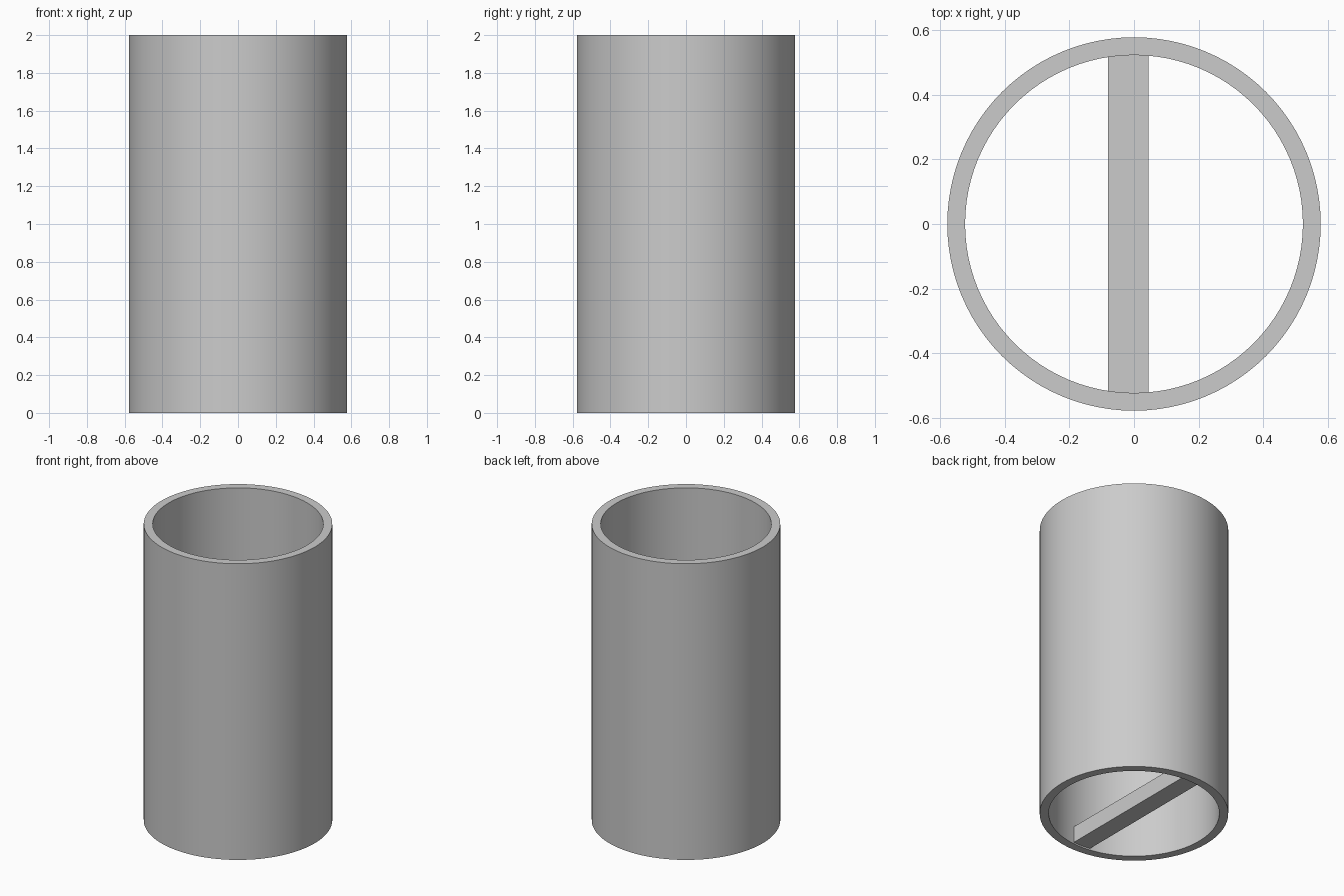
import bpy
import bmesh
import math

OUTER, INNER, HEIGHT, SIDES = 0.577, 0.522, 2.0, 96

if "Cube" in bpy.data.objects:
    bpy.data.objects.remove(bpy.data.objects["Cube"])

# One plain grey for everything
grey = bpy.data.materials.new("light_grey")
grey.use_nodes = True
colour = (0.6, 0.6, 0.6, 1)
grey.diffuse_color = colour
grey.node_tree.nodes["Principled BSDF"].inputs["Base Color"].default_value = colour


def finish(name, bm):
    bmesh.ops.recalc_face_normals(bm, faces=bm.faces)
    mesh = bpy.data.meshes.new(name)
    bm.to_mesh(mesh)
    bm.free()
    mesh.materials.append(grey)
    obj = bpy.data.objects.new(name, mesh)
    bpy.context.collection.objects.link(obj)
    return obj


# Open tube: wall section spun around the z axis
bm = bmesh.new()
section = [(INNER, 0), (OUTER, 0), (OUTER, HEIGHT), (INNER, HEIGHT)]
verts = [bm.verts.new((r, 0, z)) for r, z in section]
edges = [bm.edges.new((verts[i], verts[i - 1])) for i in range(len(verts))]
bmesh.ops.spin(bm, geom=verts + edges, cent=(0, 0, 0), axis=(0, 0, 1),
               angle=math.tau, steps=SIDES, use_merge=True)
bmesh.ops.remove_doubles(bm, verts=bm.verts, dist=0.0001)
tube = finish("tube_wall", bm)
bpy.ops.object.select_all(action="DESELECT")
tube.select_set(True)
bpy.context.view_layer.objects.active = tube
bpy.ops.object.shade_smooth_by_angle(angle=math.radians(30))

# Cross bar low in the tube, its ends set into the wall
bm = bmesh.new()
bmesh.ops.create_cube(bm, size=1)
bmesh.ops.scale(bm, vec=(0.125, 1.07, 0.11), verts=bm.verts)
bmesh.ops.translate(bm, vec=(-0.018, 0, 0.065), verts=bm.verts)
finish("cross_bar", bm)
